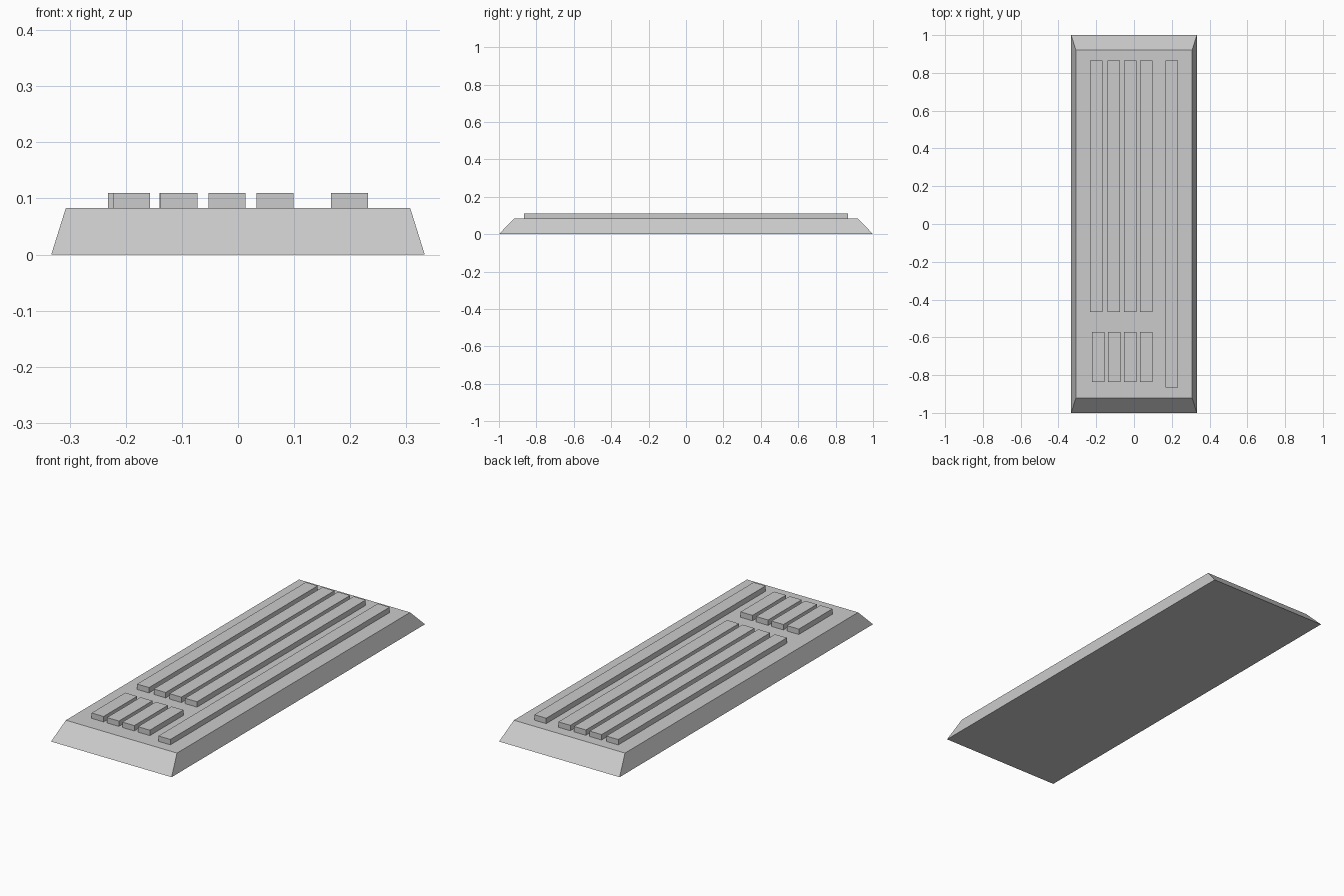
import bpy, bmesh

if "Cube" in bpy.data.objects:
    bpy.data.objects.remove(bpy.data.objects["Cube"])

BASE_H, BAR_TOP = 0.083, 0.11


def tapered_block(name, bottom, top, z0, z1):
    """Block between two rectangles given as (x0, x1, y0, y1)."""
    bm = bmesh.new()
    rings = []
    for (x0, x1, y0, y1), z in ((bottom, z0), (top, z1)):
        rings.append([bm.verts.new((x, y, z))
                      for x, y in ((x0, y0), (x1, y0), (x1, y1), (x0, y1))])
    low, high = rings
    bm.faces.new(low[::-1])
    bm.faces.new(high)
    for i in range(4):
        j = (i + 1) % 4
        bm.faces.new((low[i], low[j], high[j], high[i]))
    mesh = bpy.data.meshes.new(name)
    bm.to_mesh(mesh)
    bm.free()
    obj = bpy.data.objects.new(name, mesh)
    bpy.context.collection.objects.link(obj)
    return obj


def bar(name, x0, y0, y1, width=0.066):
    rect = (x0, x0 + width, y0, y1)
    return tapered_block(name, rect, rect, BASE_H, BAR_TOP)


# sloped base slab
tapered_block("base_slab", (-0.333, 0.333, -1, 1),
              (-0.307, 0.307, -0.92, 0.92), 0, BASE_H)

# four long bars at the back
for i, x in enumerate((-0.232, -0.140, -0.053, 0.033)):
    bar(f"long_bar_{i + 1}", x, -0.465, 0.866)

# four short bars at the front
for i, x in enumerate((-0.223, -0.138, -0.053, 0.033)):
    bar(f"short_bar_{i + 1}", x, -0.837, -0.572)

# full-length bar on the right
bar("side_bar", 0.166, -0.865, 0.866)
